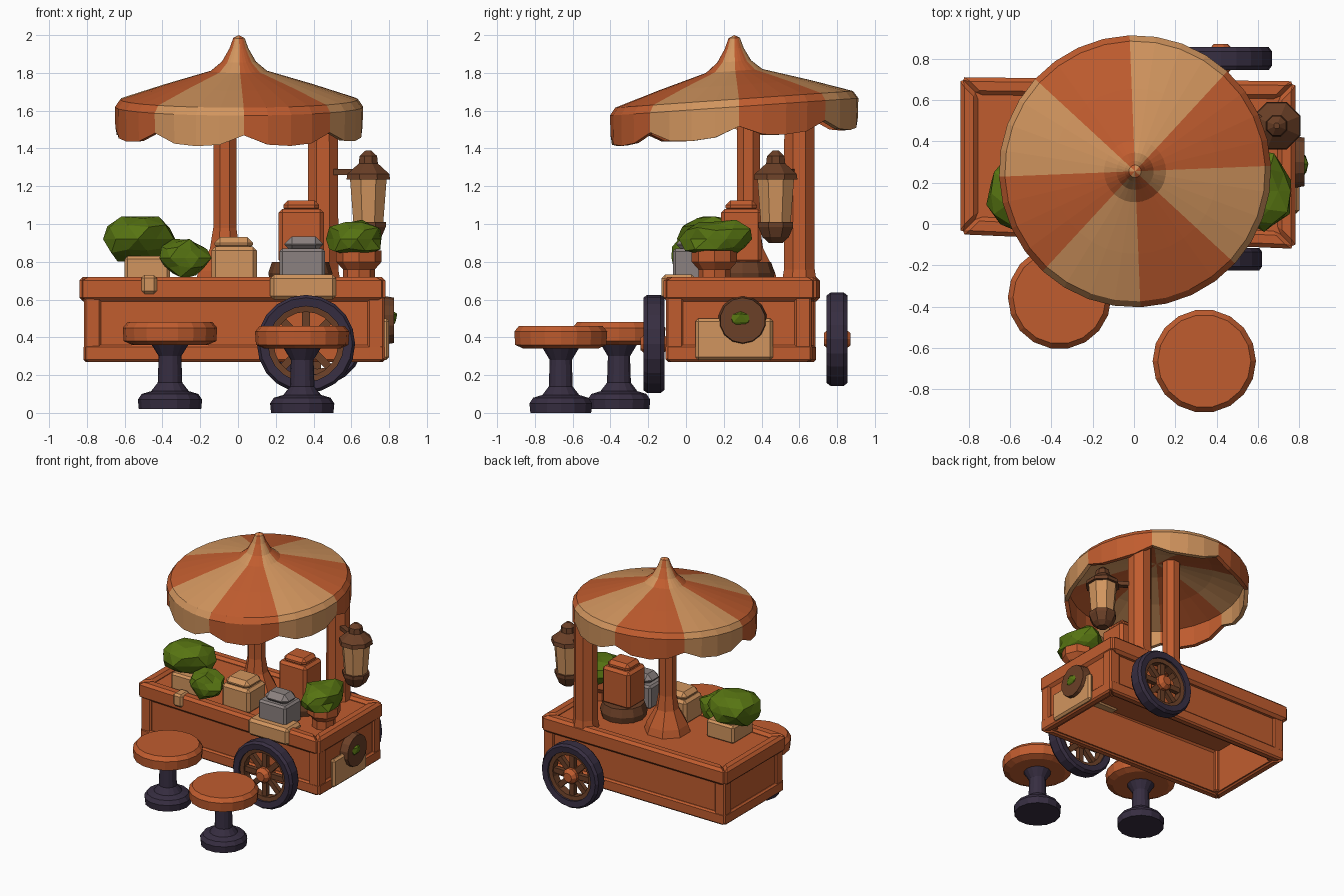
import bpy, bmesh, math, random
from mathutils import Vector, Matrix

if "Cube" in bpy.data.objects:
    bpy.data.objects.remove(bpy.data.objects["Cube"])

random.seed(4)
COLORS = {
    "orange wood": (0.53, 0.108, 0.028), "cream cloth": (0.64, 0.30, 0.112),
    "dark iron": (0.038, 0.027, 0.053), "leaf green": (0.095, 0.175, 0.006),
    "brown wood": (0.145, 0.05, 0.02), "grey metal": (0.26, 0.222, 0.215)}
MAT = {}
for key, rgb in COLORS.items():
    MAT[key] = bpy.data.materials.new(key)
    MAT[key].diffuse_color = (*rgb, 1)
ORANGE, CREAM, DARK, GREEN, BROWN, GREY = COLORS


def finish(bm, name, *mats, bevel=0.0):
    bmesh.ops.remove_doubles(bm, verts=bm.verts, dist=1e-5)
    bmesh.ops.recalc_face_normals(bm, faces=bm.faces)
    me = bpy.data.meshes.new(name)
    bm.to_mesh(me)
    bm.free()
    for m in mats:
        me.materials.append(MAT[m])
    ob = bpy.data.objects.new(name, me)
    bpy.context.collection.objects.link(ob)
    if bevel:
        mod = ob.modifiers.new("bevel", 'BEVEL')
        mod.width, mod.segments = bevel, 1
    return ob


def prisms(name, quads, z0, z1, mat, bevel=0.0):
    """Extruded footprints, one prism per quad."""
    bm = bmesh.new()
    for q in quads:
        lo = [bm.verts.new((x, y, z0)) for x, y in q]
        hi = [bm.verts.new((x, y, z1)) for x, y in q]
        bm.faces.new(lo[::-1])
        bm.faces.new(hi)
        for i in range(4):
            j = (i + 1) % 4
            bm.faces.new((lo[i], lo[j], hi[j], hi[i]))
    bmesh.ops.recalc_face_normals(bm, faces=bm.faces)
    me = bpy.data.meshes.new(name)
    bm.to_mesh(me)
    bm.free()
    me.materials.append(MAT[mat])
    ob = bpy.data.objects.new(name, me)
    bpy.context.collection.objects.link(ob)
    if bevel:
        mod = ob.modifiers.new("bevel", 'BEVEL')
        mod.width, mod.segments = bevel, 1
    return ob


def rect(x0, x1, y0, y1):
    return [(x0, y0), (x1, y0), (x1, y1), (x0, y1)]


def box(name, x0, x1, y0, y1, z0, z1, mat, bevel=0.015):
    return prisms(name, [rect(x0, x1, y0, y1)], z0, z1, mat, bevel)


def inset(q, d):
    (a, b, c, e) = q
    return [(a[0] + d, a[1] + d), (b[0] - d, b[1] + d),
            (c[0] - d, c[1] - d), (e[0] + d, e[1] - d)]


def ring(q, d):
    n = inset(q, d)
    return [(q[i], q[(i + 1) % 4], n[(i + 1) % 4], n[i]) for i in range(4)]


def lathe(name, profile, pos, mat, n=12, closed=False, matrix=None, turn=0.0):
    """Spin (radius, height) points about z."""
    bm = bmesh.new()
    rings = []
    for r, z in profile:
        rings.append([bm.verts.new((r * math.cos(a), r * math.sin(a), z))
                      for a in (turn + 2 * math.pi * k / n for k in range(n))])
    pairs = list(zip(rings, rings[1:]))
    if closed:
        pairs.append((rings[-1], rings[0]))
    for a, b in pairs:
        for k in range(n):
            j = (k + 1) % n
            bm.faces.new((a[k], a[j], b[j], b[k]))
    if not closed:
        bm.faces.new(rings[0][::-1])
        bm.faces.new(rings[-1])
    bm.transform(Matrix.Translation(pos) @ (matrix or Matrix()))
    return finish(bm, name, mat)


# cart body: hollow walls, rails and a counter with a raised rim
wall = [(-0.80, -0.03), (0.76, -0.09), (0.76, 0.65), (-0.80, 0.67)]
slab = [(-0.84, -0.05), (0.78, -0.12), (0.78, 0.69), (-0.84, 0.71)]
prisms("cart_walls", ring(wall, 0.05), 0.28, 0.63, ORANGE)
prisms("bottom_rail", ring(inset(wall, -0.018), 0.06), 0.27, 0.36, ORANGE, 0.012)
prisms("corner_posts", [rect(x - 0.045, x + 0.045, y - 0.045, y + 0.045) for x, y in
                        inset(wall, 0.03)], 0.28, 0.62, ORANGE, 0.01)
prisms("counter_board", [inset(slab, 0.03)], 0.61, 0.695, ORANGE)
prisms("counter_rim", ring(slab, 0.085), 0.59, 0.72, ORANGE, 0.02)

# cloths over the counter edge
box("cloth_front", 0.17, 0.52, -0.13, 0.05, 0.60, 0.732, CREAM, 0.02)
box("cloth_drip", -0.51, -0.43, -0.085, 0.02, 0.63, 0.73, CREAM)

# side planter on the right end
box("side_panel", 0.76, 0.80, 0.05, 0.46, 0.28, 0.50, CREAM)
lathe("side_basket", [(0.0, 0), (0.13, 0), (0.12, 0.06), (0.0, 0.06)], (0.765, 0.30, 0.49), BROWN, 14,
      matrix=Matrix.Rotation(math.pi / 2, 4, 'Y'))

# posts
lathe("middle_post", [(0.17, 0.69), (0.15, 0.75), (0.085, 0.87), (0.066, 0.98), (0.066, 1.77)],
      (-0.07, 0.33, 0), ORANGE, 8, turn=math.pi / 8)
lathe("back_post", [(0.10, 0.69), (0.088, 0.76), (0.086, 1.64)], (0.45, 0.60, 0),
      ORANGE, 8, turn=math.pi / 8)

# striped canopy with scalloped valance
STRIPES, STEP = 8, 4
N = STRIPES * STEP
outer = [(0.0, 2.0), (0.03, 1.985), (0.05, 1.93), (0.09, 1.86), (0.15, 1.81),
         (0.40, 1.735), (0.63, 1.66), (0.658, 1.62)]
inner = [(0.625, 1.61), (0.40, 1.69), (0.15, 1.755), (0.0, 1.77)]
bm = bmesh.new()
rows = []
for kind, pts in (("o", outer), ("hem", [(0.655, 0), (0.625, 0)]), ("i", inner)):
    for r, z in pts:
        row = []
        for k in range(N):
            a = 2 * math.pi * k / N + 0.04
            zz = z if kind != "hem" else 1.515 - 0.06 * math.sin(math.pi * (k % STEP) / STEP) ** 0.5
            x, y = r * math.cos(a), r * math.sin(a)
            row.append(bm.verts.new((x + 0.005, y + 0.255, zz + 0.07 * y)))
        rows.append(row)
for a, b in zip(rows, rows[1:]):
    for k in range(N):
        j = (k + 1) % N
        f = bm.faces.new((a[k], a[j], b[j], b[k]))
        f.material_index = (k // STEP) % 2
finish(bm, "canopy", ORANGE, CREAM)


# wheels: tyre, rim, spokes and hub
def wheel(name, x, y, z, r):
    rot = Matrix.Rotation(math.pi / 2, 4, 'X')
    p = (x, y, z)
    lathe(name + "_tyre", [(r, -0.035), (r, 0.035), (r - 0.015, 0.055), (r - 0.06, 0.05),
                           (r - 0.06, -0.05), (r - 0.015, -0.055)], p, DARK, 20, True, rot)
    lathe(name + "_rim", [(r - 0.058, -0.035), (r - 0.058, 0.035), (r - 0.09, 0.03),
                          (r - 0.09, -0.03)], p, BROWN, 20, True, rot)
    lathe(name + "_hub", [(0.035, -0.07), (0.06, -0.04), (0.06, 0.04), (0.035, 0.07)],
          p, ORANGE, 10, matrix=rot)
    bm = bmesh.new()
    for k in range(8):
        m = (Matrix.Translation(p) @ Matrix.Rotation(k * math.pi / 4, 4, 'Y')
             @ Matrix.Translation((r / 2 - 0.02, 0, 0)) @ Matrix.Diagonal((r - 0.1, 0.035, 0.04, 1)))
        bmesh.ops.create_cube(bm, size=1, matrix=m)
    finish(bm, name + "_spokes", BROWN)


wheel("front_wheel", 0.36, -0.17, 0.365, 0.26)
wheel("back_wheel", 0.42, 0.80, 0.39, 0.247)


# stools
def stool(name, x, y, z):
    p = (x, y, z)
    lathe(name + "_seat", [(0.20, 0.34), (0.245, 0.36), (0.25, 0.43), (0.225, 0.46)],
          p, ORANGE, 18)
    lathe(name + "_base", [(0.165, 0), (0.17, 0.05), (0.15, 0.08), (0.10, 0.095), (0.065, 0.14),
                           (0.06, 0.28), (0.10, 0.345)], p, DARK, 14)


stool("left_stool", -0.36, -0.355, 0.02)
stool("right_stool", 0.34, -0.663, 0)


# leafy bushes and their pots
def bush(name, pos, size, subdiv=2):
    bm = bmesh.new()
    bmesh.ops.create_icosphere(bm, subdivisions=subdiv, radius=1)
    for v in bm.verts:
        v.co *= random.uniform(0.80, 1.08)
        v.co = Vector(c * s for c, s in zip(v.co, size)) + Vector(pos)
    finish(bm, name, GREEN)


bush("left_bush", (-0.53, 0.15, 0.92), (0.20, 0.19, 0.135))
bush("small_bush", (-0.28, 0.03, 0.82), (0.14, 0.13, 0.11))
bush("right_bush", (0.63, 0.16, 0.92), (0.16, 0.20, 0.115))
bush("side_leaves", (0.81, 0.29, 0.50), (0.035, 0.08, 0.05), 1)
box("left_pot", -0.60, -0.36, 0.02, 0.27, 0.69, 0.83, CREAM)
lathe("right_pot", [(0.085, 0.69), (0.085, 0.76), (0.12, 0.80), (0.12, 0.86)],
      (0.64, 0.15, 0), ORANGE, 8)

# goods on the counter
box("cream_crate", -0.14, 0.10, -0.01, 0.21, 0.69, 0.88, CREAM, 0.02)
box("cream_crate_lid", -0.125, 0.08, 0.005, 0.195, 0.86, 0.93, CREAM, 0.03)
box("grey_tin", 0.22, 0.46, -0.07, 0.13, 0.69, 0.87, GREY, 0.015)
box("grey_tin_lid", 0.245, 0.45, -0.05, 0.11, 0.85, 0.935, GREY, 0.04)
lathe("box_stand", [(0.16, 0.69), (0.17, 0.74), (0.15, 0.80)], (0.33, 0.30, 0), BROWN, 12)
box("orange_box", 0.215, 0.455, 0.185, 0.40, 0.79, 1.08, ORANGE, 0.02)
box("orange_box_lid", 0.24, 0.43, 0.21, 0.375, 1.06, 1.125, ORANGE, 0.025)

# lantern with a bracket to the back post
L = (0.69, 0.475, 0)
lathe("lantern_roof", [(0.125, 1.235), (0.12, 1.265), (0.055, 1.32), (0.05, 1.36), (0.015, 1.39)],
      L, BROWN, 8, turn=math.pi / 8)
lathe("lantern_glass", [(0.085, 1.0), (0.105, 1.24)], L, CREAM, 8, turn=math.pi / 8)
lathe("lantern_base", [(0.04, 0.90), (0.075, 0.93), (0.10, 0.985), (0.10, 1.01)],
      L, BROWN, 8, turn=math.pi / 8)
prisms("lantern_bracket", [[(0.47, 0.56), (0.66, 0.46), (0.67, 0.49), (0.49, 0.60)]],
       1.26, 1.29, BROWN)

for m in bpy.data.materials:
    if m.users and not m.is_grease_pencil:
        m.use_nodes = True
        m.node_tree.nodes["Principled BSDF"].inputs["Base Color"].default_value = m.diffuse_color
